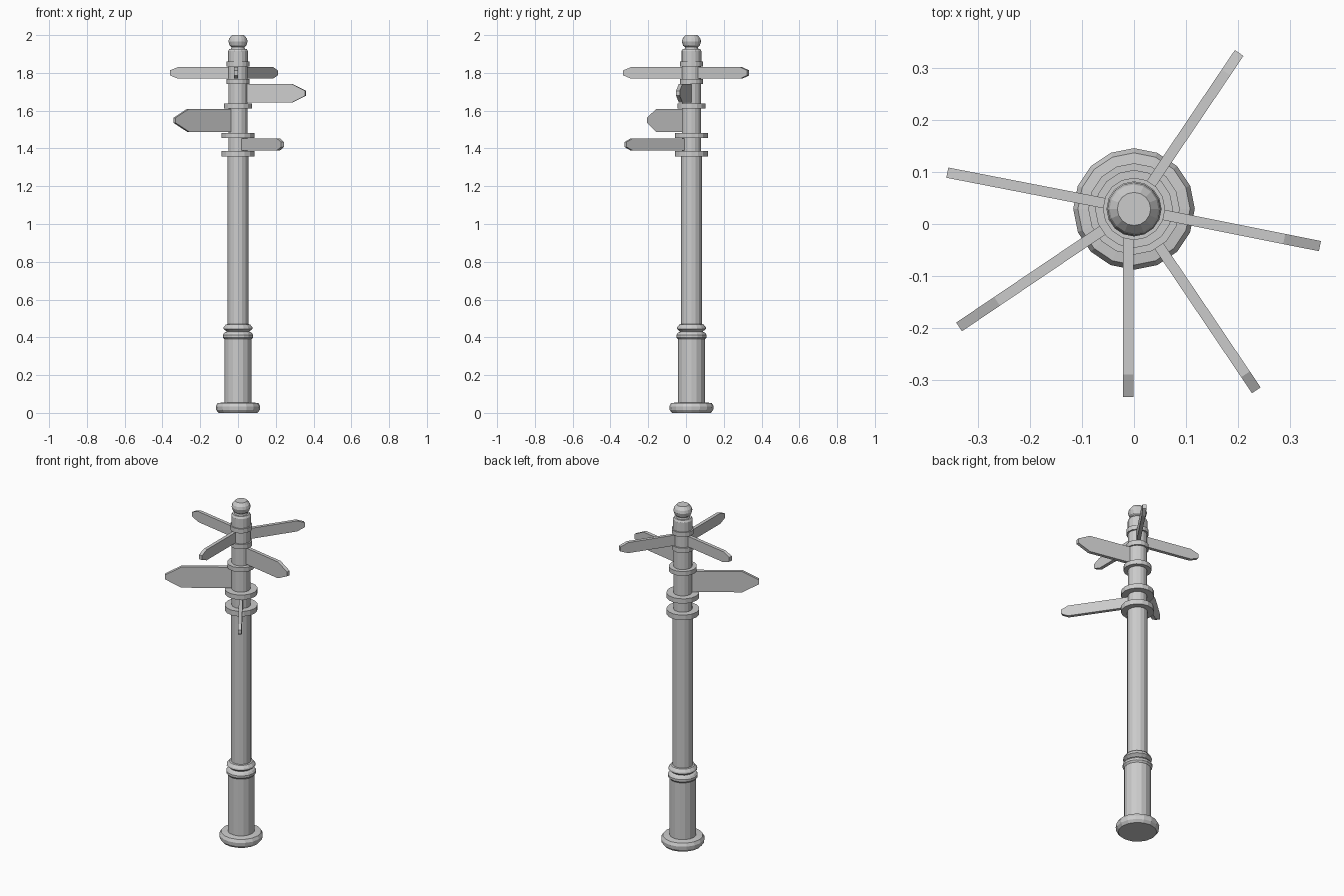
import bpy, bmesh
from math import cos, sin, pi, radians
from mathutils import Matrix

if "Cube" in bpy.data.objects:
    bpy.data.objects.remove(bpy.data.objects["Cube"])

CY = 0.029      # post axis sits slightly behind the origin
SIDES = 16


def finish(name, bm):
    bmesh.ops.recalc_face_normals(bm, faces=bm.faces)
    me = bpy.data.meshes.new(name)
    bm.to_mesh(me)
    bm.free()
    ob = bpy.data.objects.new(name, me)
    bpy.context.collection.objects.link(ob)
    return ob


def lathe(name, profile):
    """Closed solid of revolution from (radius, z) pairs, bottom to top."""
    bm = bmesh.new()
    rings = [[bm.verts.new((r * cos(2 * pi * i / SIDES), CY + r * sin(2 * pi * i / SIDES), z))
              for i in range(SIDES)] for r, z in profile]
    for a, b in zip(rings, rings[1:]):
        for i in range(SIDES):
            j = (i + 1) % SIDES
            bm.faces.new((a[i], a[j], b[j], b[i]))
    bm.faces.new(rings[0][::-1])
    bm.faces.new(rings[-1])
    return finish(name, bm)


def sign(name, angle, z, length, half, taper, dx=0.0):
    """Flat board with a blunt arrow tip, pointing outward from the post."""
    t, w, tip = 0.01, length - taper, 0.013
    outline = [(0.045, -half), (w, -half), (length, -tip),
               (length, tip), (w, half), (0.045, half)]
    bm = bmesh.new()
    face = bm.faces.new([bm.verts.new((x, -t, h)) for x, h in outline])
    ext = bmesh.ops.extrude_face_region(bm, geom=[face])
    verts = [v for v in ext["geom"] if isinstance(v, bmesh.types.BMVert)]
    bmesh.ops.translate(bm, verts=verts, vec=(0, 2 * t, 0))
    place = Matrix.Translation((dx, CY, z)) @ Matrix.Rotation(radians(angle), 4, 'Z')
    bmesh.ops.transform(bm, matrix=place, verts=bm.verts)
    return finish(name, bm)


# Foot and thick lower pedestal
lathe("pedestal", [(0.103, 0), (0.115, 0.015), (0.117, 0.035), (0.108, 0.052), (0.072, 0.056),
                   (0.072, 0.39), (0.08, 0.4), (0.08, 0.413), (0.072, 0.424), (0.06, 0.43),
                   (0.066, 0.436), (0.078, 0.445), (0.076, 0.453), (0.064, 0.468), (0.054, 0.47)])

# Main column, slimmer above the lowest collar
lathe("column", [(0.055, 0.46), (0.055, 1.37), (0.051, 1.37), (0.051, 1.85),
                 (0.053, 1.85), (0.053, 1.915), (0.046, 1.926)])

# Rounded finial
lathe("finial", [(0.04, 1.92), (0.035, 1.93), (0.035, 1.937), (0.044, 1.944),
                 (0.051, 1.966), (0.047, 1.982), (0.032, 2.0)])

# Clamp collars
for i, (r, z0, z1) in enumerate([(0.088, 1.357, 1.387), (0.088, 1.455, 1.483),
                                 (0.075, 1.612, 1.638), (0.06, 1.74, 1.768),
                                 (0.06, 1.834, 1.86)]):
    lathe(f"collar_{i + 1}", [(r, z0), (r, z1)])

# Direction boards: angle, height, reach, half height, taper, offset
for name, spec in {
    "sign_back_right": (56, 1.80, 0.362, 0.031, 0.045),
    "sign_left": (169, 1.80, 0.366, 0.031, 0.045),
    "sign_front": (-90, 1.80, 0.362, 0.031, 0.043, -0.011),
    "sign_right": (-11.3, 1.692, 0.365, 0.048, 0.07),
    "sign_front_left": (214, 1.549, 0.406, 0.061, 0.088),
    "sign_front_right": (-56, 1.421, 0.421, 0.031, 0.037),
}.items():
    sign(name, *spec)
